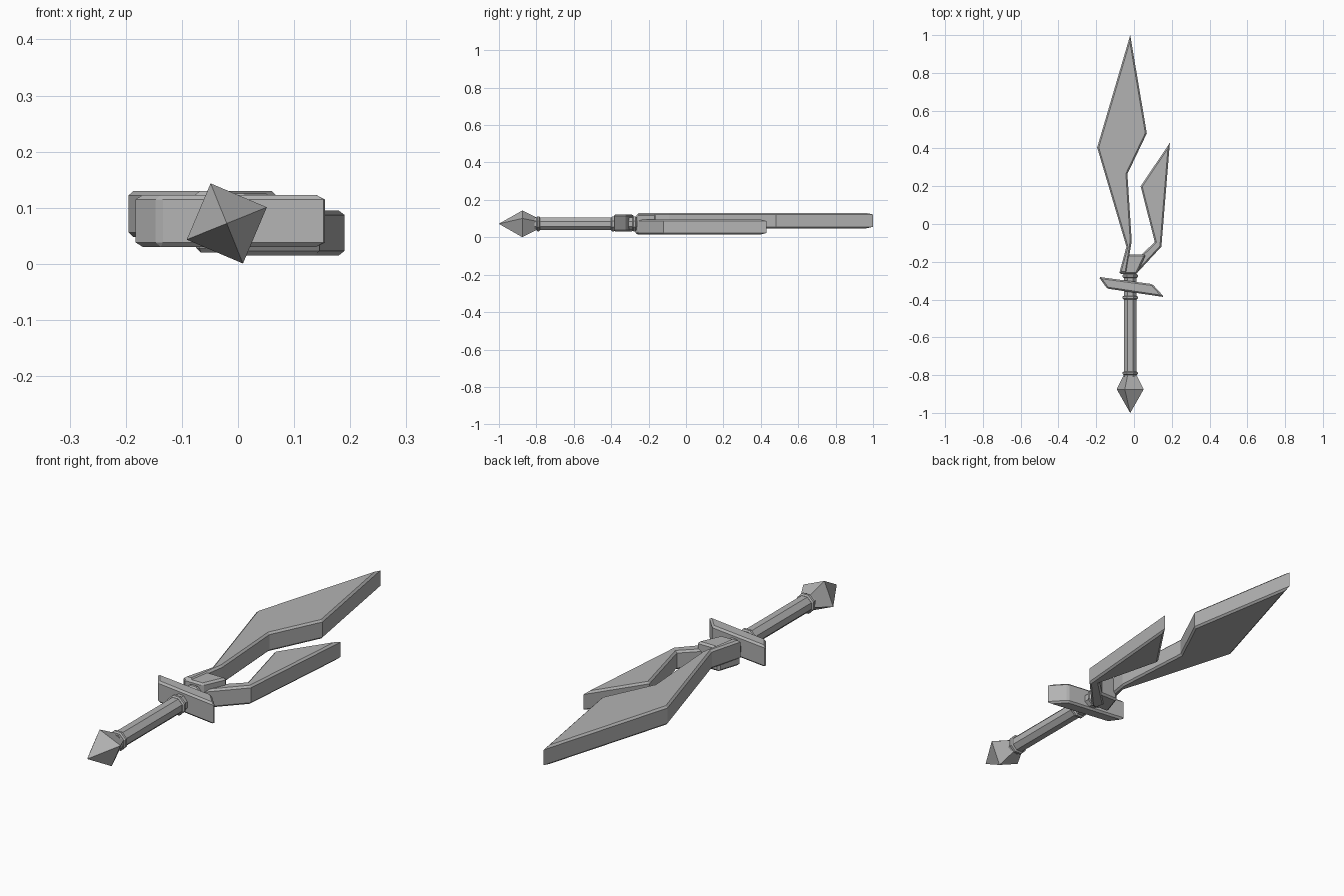
import bpy
import bmesh
from math import sin, cos, radians

cube = bpy.data.objects.get("Cube")
if cube:
    bpy.data.objects.remove(cube, do_unlink=True)

# Single steel material
steel = bpy.data.materials.new("steel_grey")
steel.use_nodes = True
GREY = (0.45, 0.45, 0.45, 1)
steel.diffuse_color = GREY
steel.node_tree.nodes["Principled BSDF"].inputs["Base Color"].default_value = GREY

AXIS_X, AXIS_Z = -0.02, 0.072
TURN = radians(112)


def finish(name, bm):
    bmesh.ops.recalc_face_normals(bm, faces=bm.faces)
    mesh = bpy.data.meshes.new(name)
    bm.to_mesh(mesh)
    bm.free()
    mesh.materials.append(steel)
    obj = bpy.data.objects.new(name, mesh)
    bpy.context.collection.objects.link(obj)
    return obj


def slab(name, outline, z0, z1, chamfer, all_edges=False):
    """Extruded plan outline with chamfered rims."""
    bm = bmesh.new()
    base = bm.faces.new([bm.verts.new((x, y, z0)) for x, y in outline])
    up = bmesh.ops.extrude_face_region(bm, geom=[base])["geom"]
    for v in up:
        if isinstance(v, bmesh.types.BMVert):
            v.co.z = z1
    if not any(base is f for f in bm.faces):
        bm.faces.new([v for v in bm.verts if v.co.z == z0])
    bmesh.ops.recalc_face_normals(bm, faces=bm.faces)
    edges = [e for e in bm.edges
             if all_edges or abs(e.verts[0].co.z - e.verts[1].co.z) < 1e-5]
    bmesh.ops.bevel(bm, geom=edges, offset=chamfer, segments=1,
                    profile=0.5, affect='EDGES')
    return finish(name, bm)


def lathe(name, profile, sides):
    """Faceted solid around the handle axis, profile of (y, radius)."""
    bm = bmesh.new()
    rings = []
    for y, r in profile:
        angles = [TURN + radians(360) * i / sides for i in range(sides)]
        rings.append([bm.verts.new((AXIS_X + r * cos(a), y, AXIS_Z + r * sin(a)))
                      for a in angles])
    for a, b in zip(rings, rings[1:]):
        for i in range(sides):
            j = (i + 1) % sides
            bm.faces.new((a[i], a[j], b[j], b[i]))
    bm.faces.new(rings[0])
    bm.faces.new(rings[-1])
    bmesh.ops.remove_doubles(bm, verts=bm.verts, dist=1e-5)
    return finish(name, bm)


# Two leaf-shaped blades on bent stems, at different heights
slab("long_blade",
     [(-0.02, 1.0), (-0.195, 0.405), (-0.04, -0.12), (-0.078, -0.26),
      (-0.04, -0.26), (-0.012, -0.09), (-0.035, 0.265), (0.068, 0.48)],
     0.048, 0.13, 0.008)
slab("short_blade",
     [(0.19, 0.43), (0.035, 0.2), (0.11, -0.095), (-0.02, -0.22),
      (-0.01, -0.27), (0.02, -0.255), (0.145, -0.12)],
     0.015, 0.095, 0.008)

# Socket block that joins the blades
slab("blade_socket",
     [(-0.043, -0.162), (0.063, -0.162), (0.015, -0.265), (-0.077, -0.265)],
     0.02, 0.125, 0.008, True)

# Slanted crossguard
slab("crossguard",
     [(-0.187, -0.28), (0.097, -0.318), (0.16, -0.387), (-0.142, -0.342)],
     0.03, 0.123, 0.008, True)

# Octagonal handle with collars
lathe("handle", [(-0.81, 0.036), (-0.25, 0.036)], 8)
for name, y in (("lower_collar", -0.79), ("upper_collar", -0.39),
                ("socket_collar", -0.275)):
    lathe(name, [(y - 0.01, 0.037), (y - 0.005, 0.043),
                 (y + 0.005, 0.043), (y + 0.01, 0.037)], 8)

# Four-sided pointed pommel
lathe("pommel", [(-1.0, 0.0005), (-0.875, 0.077), (-0.795, 0.034)], 4)
